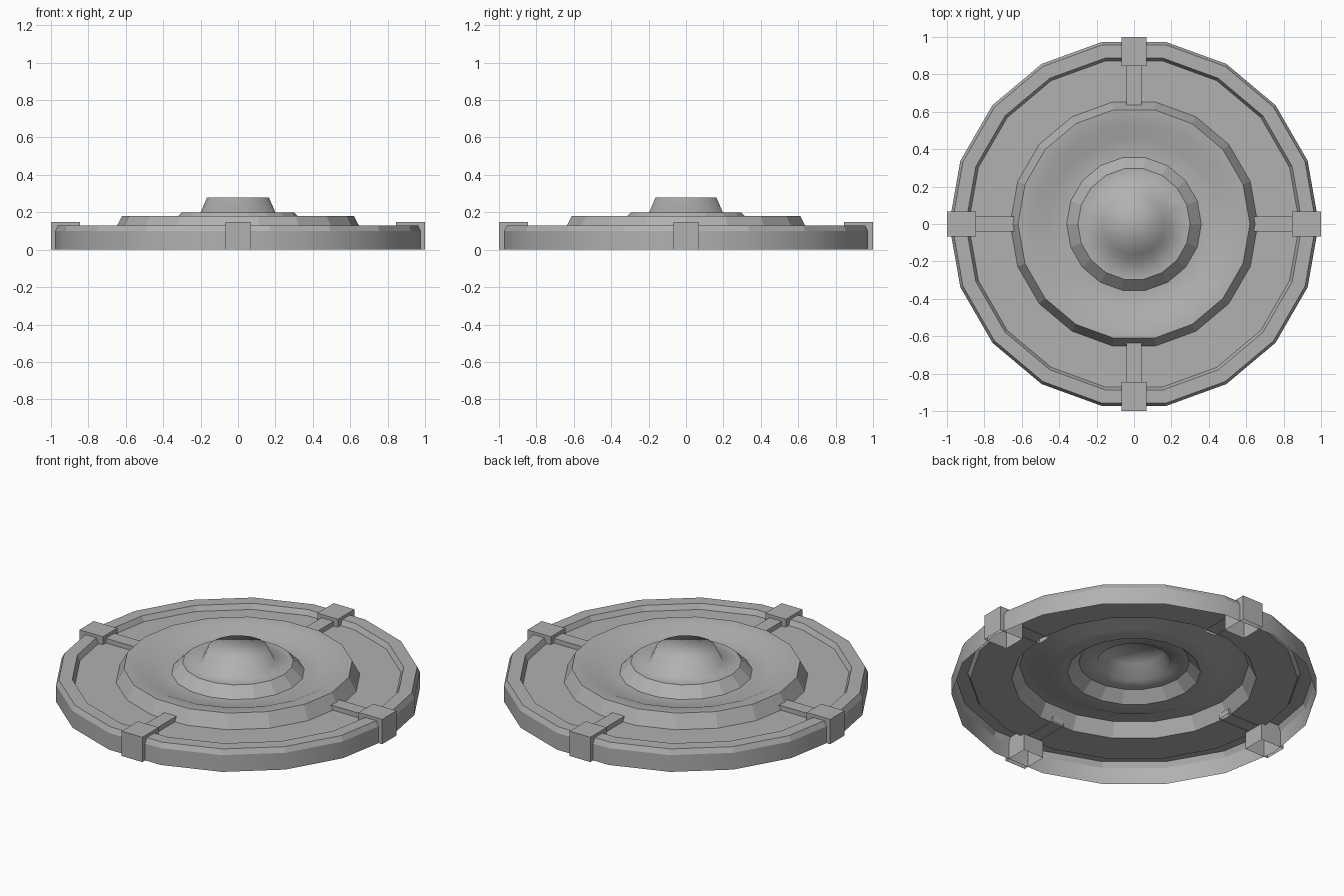
import bpy, bmesh
from math import cos, sin, pi, radians
from mathutils import Matrix

if "Cube" in bpy.data.objects:
    bpy.data.objects.remove(bpy.data.objects["Cube"])

SIDES = 18

# Mid grey for all parts
grey = bpy.data.materials.new("mid_grey")
grey.diffuse_color = (0.44, 0.44, 0.44, 1)
grey.use_nodes = True
grey.node_tree.nodes["Principled BSDF"].inputs["Base Color"].default_value = grey.diffuse_color


def finish(name, bm):
    mesh = bpy.data.meshes.new(name)
    bm.to_mesh(mesh)
    bm.free()
    mesh.materials.append(grey)
    obj = bpy.data.objects.new(name, mesh)
    bpy.context.collection.objects.link(obj)
    return obj


def lathe(name, profile, smooth_bands, cap=False):
    """Revolve (radius, z) points, outside to inside, as an open shell."""
    bm = bmesh.new()
    rings = [[bm.verts.new((r * cos(2 * pi * i / SIDES), r * sin(2 * pi * i / SIDES), z))
              for i in range(SIDES)] for r, z in profile]
    for b in range(len(rings) - 1):
        lo, hi = rings[b], rings[b + 1]
        for i in range(SIDES):
            j = (i + 1) % SIDES
            f = bm.faces.new((lo[i], lo[j], hi[j], hi[i]))
            f.smooth = b in smooth_bands
    if cap:
        bm.faces.new(rings[-1]).smooth = True
    return finish(name, bm)


def open_box(name, x0, x1, half_width, z0, z1, turn):
    """Box without a bottom, pointing outward and turned about z."""
    bm = bmesh.new()
    bmesh.ops.create_cube(bm, size=1)
    bmesh.ops.delete(bm, geom=[f for f in bm.faces if f.normal.z < -0.5], context='FACES')
    bmesh.ops.scale(bm, vec=(x1 - x0, 2 * half_width, z1 - z0), verts=bm.verts)
    bmesh.ops.translate(bm, vec=((x0 + x1) / 2, 0, (z0 + z1) / 2), verts=bm.verts)
    bmesh.ops.rotate(bm, verts=bm.verts, matrix=Matrix.Rotation(turn, 3, 'Z'))
    return finish(name, bm)


# Outer rim, recessed floor and the slope up to the dish
lathe("base_plate", [(0.988, 0), (0.988, 0.10), (0.973, 0.13), (0.90, 0.13),
                     (0.885, 0.10), (0.662, 0.10), (0.62, 0.18)], {0})

# Smooth dish, raised inner ring and central knob
lathe("dish_and_knob", [(0.62, 0.18), (0.54, 0.175), (0.46, 0.14),
                        (0.36, 0.14), (0.30, 0.20), (0.20, 0.20), (0.165, 0.28)],
      {0, 1, 2, 4, 5}, cap=True)

# Four rim clamps with arms reaching to the dish
for k in range(4):
    open_box(f"rim_clamp_{k + 1}", 0.845, 1.0, 0.068, 0, 0.148, radians(90 * k))
    open_box(f"clamp_arm_{k + 1}", 0.635, 0.86, 0.04, 0.097, 0.128, radians(90 * k))
